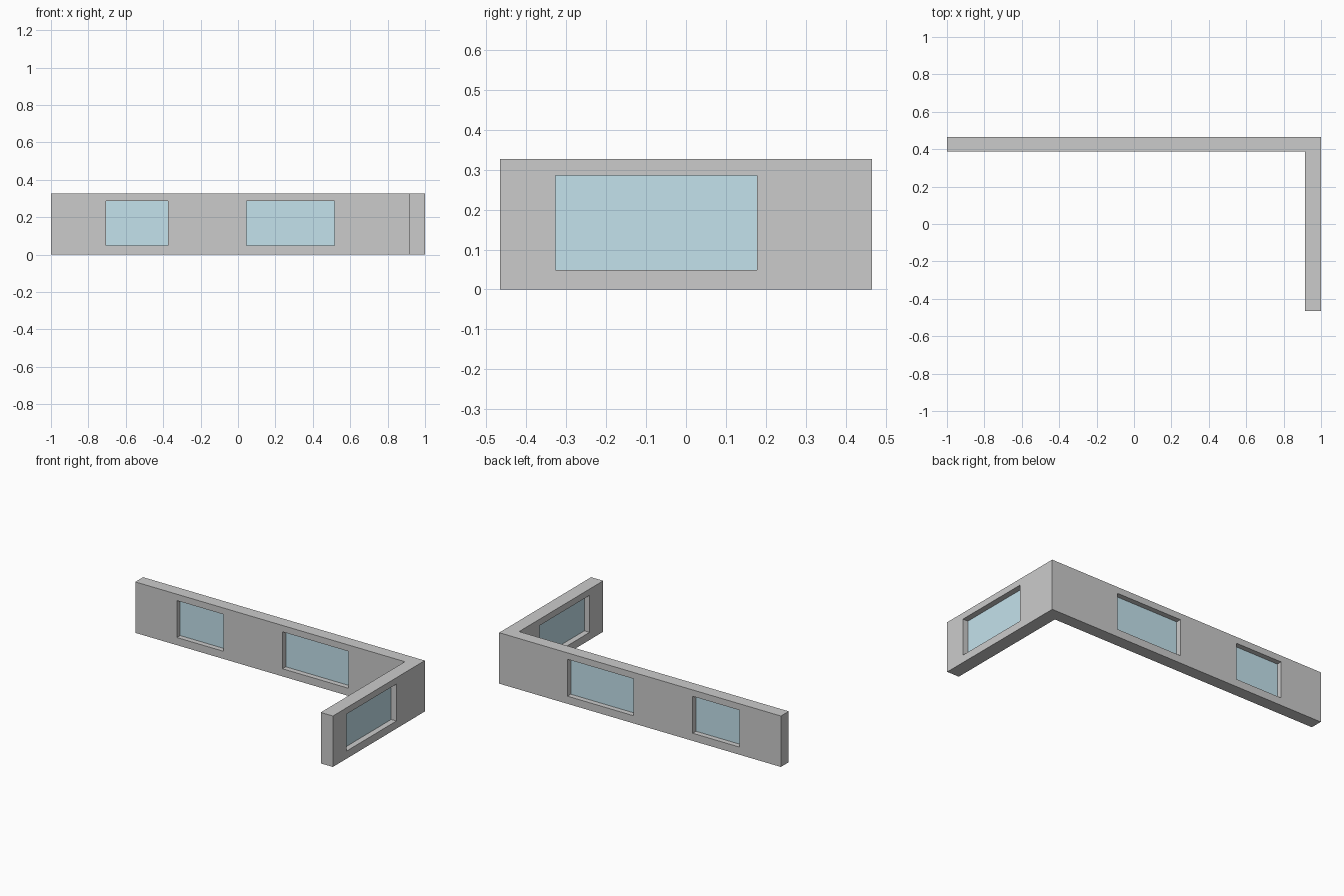
import bpy, bmesh
from mathutils import Vector

if "Cube" in bpy.data.objects:
    bpy.data.objects.remove(bpy.data.objects["Cube"])

TOP = 0.327
SILL, HEAD = 0.049, 0.286
GLASS_T = 0.012

glass_mat = bpy.data.materials.new("window_glass")
glass_mat.diffuse_color = (0.55, 0.76, 0.84, 1)
glass_mat.use_nodes = True
glass_mat.node_tree.nodes["Principled BSDF"].inputs["Base Color"].default_value = glass_mat.diffuse_color


def slab(name, cuts_u, cuts_z, holes, axis, near, far, mat=None):
    """Upright slab along x or y; holes are left out of the panel grid."""
    def point(u, z):
        return (u, near, z) if axis == "x" else (near, u, z)

    bm = bmesh.new()
    grid = [[bm.verts.new(point(u, z)) for z in cuts_z] for u in cuts_u]
    for i in range(len(cuts_u) - 1):
        for j in range(len(cuts_z) - 1):
            if (i, j) not in holes:
                bm.faces.new((grid[i][j], grid[i + 1][j],
                              grid[i + 1][j + 1], grid[i][j + 1]))
    new = bmesh.ops.extrude_face_region(bm, geom=bm.faces[:])["geom"]
    depth = far - near
    offset = Vector((0, depth, 0)) if axis == "x" else Vector((depth, 0, 0))
    bmesh.ops.translate(bm, vec=offset,
                        verts=[v for v in new if isinstance(v, bmesh.types.BMVert)])
    bmesh.ops.recalc_face_normals(bm, faces=bm.faces[:])
    mesh = bpy.data.meshes.new(name)
    bm.to_mesh(mesh)
    bm.free()
    if mat:
        mesh.materials.append(mat)
    obj = bpy.data.objects.new(name, mesh)
    bpy.context.collection.objects.link(obj)


def wall(name, start, end, windows, axis, near, far):
    # Wall with its openings
    cuts = [start] + [u for w in windows for u in w] + [end]
    holes = {(2 * k + 1, 1) for k in range(len(windows))}
    slab(name, cuts, [0, SILL, HEAD, TOP], holes, axis, near, far)
    # Thin panes at mid-depth
    mid = (near + far) / 2
    for k, w in enumerate(windows):
        slab(f"{name}_glass_{k + 1}", w, [SILL, HEAD], set(), axis,
             mid - GLASS_T / 2, mid + GLASS_T / 2, glass_mat)


# Long back wall with two windows, short side wall with one
wall("back_wall", -1, 0.914, [(-0.705, -0.374), (0.045, 0.515)], "x", 0.387, 0.466)
wall("side_wall", -0.466, 0.466, [(-0.327, 0.178)], "y", 0.914, 1)
